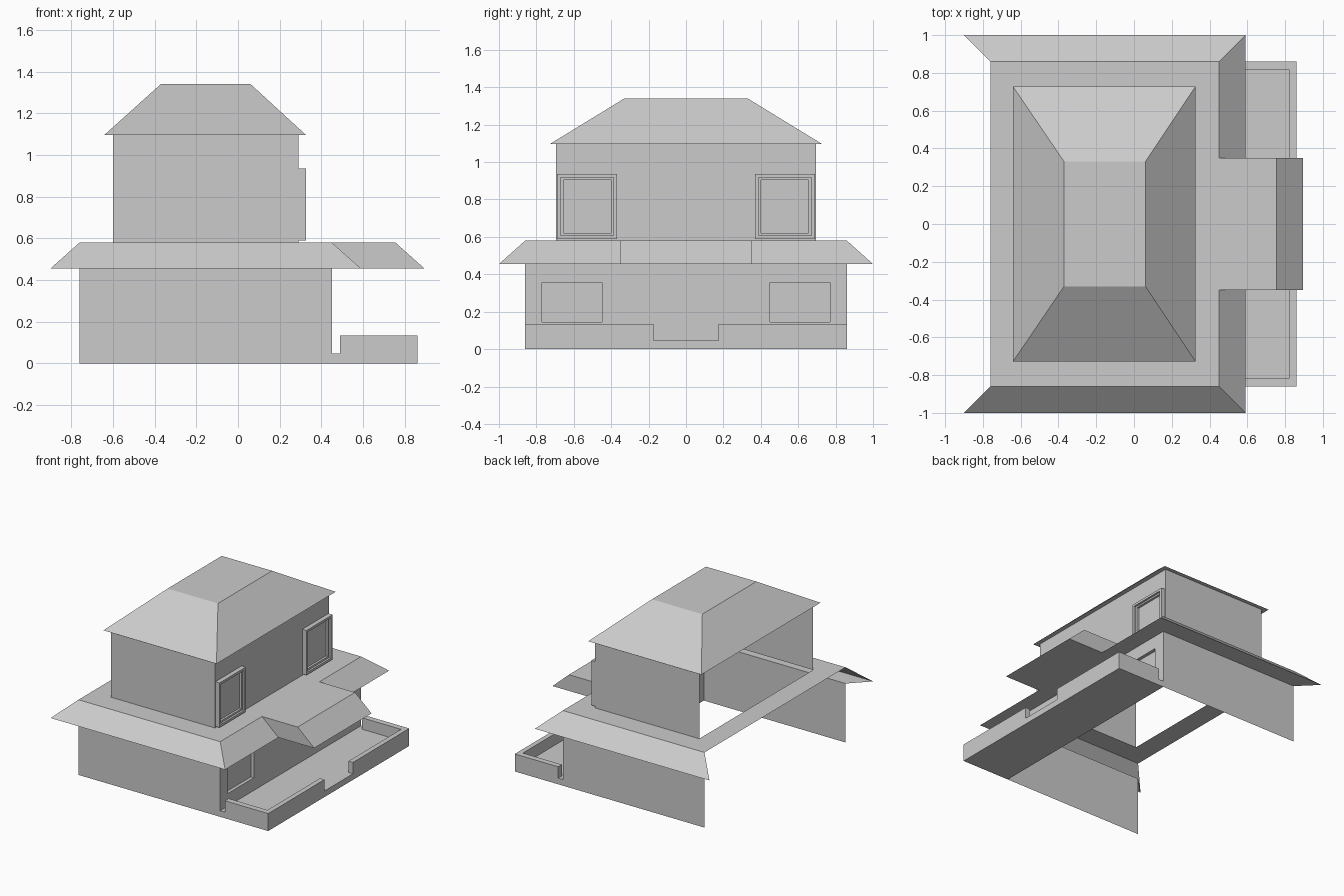
import bpy
from mathutils import Vector

if "Cube" in bpy.data.objects:
    bpy.data.objects.remove(bpy.data.objects["Cube"])

UP, DOWN, FRONT, SIDE = (0, 0, 1), (0, 0, -1), (1, 0, 0), (0, -1, 0)


def sheet(name, faces, mirror=True):
    """Faces are (points, outward hint); every face is repeated across y = 0."""
    verts, index, polys = [], {}, []
    for pts, hint in faces:
        for s in ((1, -1) if mirror else (1,)):
            p = [Vector((x, y * s, z)) for x, y, z in pts]
            h = Vector((hint[0], hint[1] * s, hint[2]))
            if (p[1] - p[0]).cross(p[2] - p[1]).dot(h) < 0:
                p.reverse()
            ids = []
            for v in p:
                key = tuple(round(c, 5) for c in v)
                if key not in index:
                    index[key] = len(verts)
                    verts.append(key)
                ids.append(index[key])
            polys.append(ids)
    me = bpy.data.meshes.new(name)
    me.from_pydata(verts, [], polys)
    ob = bpy.data.objects.new(name, me)
    bpy.context.collection.objects.link(ob)
    return ob


def flat_x(x, y0, y1, z0, z1):
    return ([(x, y0, z0), (x, y1, z0), (x, y1, z1), (x, y0, z1)], FRONT)


def flat_y(y, x0, x1, z0, z1, hint=SIDE):
    return ([(x0, y, z0), (x1, y, z0), (x1, y, z1), (x0, y, z1)], hint)


def flat_z(z, x0, x1, y0, y1, hint=UP):
    return ([(x0, y0, z), (x1, y0, z), (x1, y1, z), (x0, y1, z)], hint)


def rim(x, o, i):
    """Flat border between two (y0, y1, z0, z1) rectangles facing +x."""
    return [flat_x(x, o[0], i[0], o[2], o[3]), flat_x(x, i[1], o[1], o[2], o[3]),
            flat_x(x, i[0], i[1], o[2], i[2]), flat_x(x, i[0], i[1], i[3], o[3])]


def tube(r, x0, x1, sign):
    """Four sides along x of rectangle r; sign +1 faces out, -1 faces in."""
    y0, y1, z0, z1 = r
    return [flat_y(y0, x0, x1, z0, z1, (0, -sign, 0)), flat_y(y1, x0, x1, z0, z1, (0, sign, 0)),
            flat_z(z0, x0, x1, y0, y1, (0, 0, -sign)), flat_z(z1, x0, x1, y0, y1, (0, 0, sign))]


def block(x0, x1, y0, y1, z0, z1):
    """Box without a bottom."""
    back = (flat_x(x0, y0, y1, z0, z1)[0], (-1, 0, 0))
    return [flat_x(x1, y0, y1, z0, z1), back, flat_y(y0, x0, x1, z0, z1),
            flat_y(y1, x0, x1, z0, z1, (0, 1, 0)), flat_z(z1, x0, x1, y0, y1)]


# Lower storey: open at the back, recessed windows in the porch wall
EAVE, DECK = 0.455, 0.58
win = (-0.77, -0.45, 0.145, 0.355)
sheet("lower_walls", [flat_y(-0.86, -0.76, 0.45, 0, EAVE)]
      + rim(0.45, (-0.86, 0, 0, EAVE), win))
sheet("lower_windows", tube(win, 0.425, 0.45, -1) + [flat_x(0.425, *win)])

# Lower roof: flat ring, mitred skirts, porch canopy and soffits
sheet("lower_roof", [
    flat_z(DECK, -0.76, -0.60, -0.86, 0),
    flat_z(DECK, -0.60, 0.29, -0.86, -0.695),
    flat_z(DECK, 0.29, 0.45, -0.86, 0),
    flat_z(DECK, 0.45, 0.755, -0.35, 0),
    ([(-0.76, -0.86, DECK), (0.45, -0.86, DECK), (0.59, -1, EAVE), (-0.90, -1, EAVE)], UP),
    ([(0.45, -0.86, DECK), (0.45, -0.35, DECK), (0.59, -0.35, EAVE), (0.59, -1, EAVE)], UP),
    ([(0.755, -0.35, DECK), (0.755, 0, DECK), (0.895, 0, EAVE), (0.895, -0.35, EAVE)], UP),
    ([(0.45, -0.35, DECK), (0.755, -0.35, DECK), (0.895, -0.35, EAVE), (0.59, -0.35, EAVE)], SIDE),
    ([(-0.76, -0.86, EAVE), (0.45, -0.86, EAVE), (0.59, -1, EAVE), (-0.90, -1, EAVE)], DOWN),
    ([(0.45, -0.86, EAVE), (0.45, -0.35, EAVE), (0.59, -0.35, EAVE), (0.59, -1, EAVE)], DOWN),
    flat_z(EAVE, 0.45, 0.895, -0.35, 0, DOWN),
])

# Upper storey: open at the back
TOP = 1.097
sheet("upper_walls", [flat_y(-0.695, -0.60, 0.29, DECK, TOP),
                      flat_x(0.29, -0.695, 0, DECK, TOP)])

# Upper windows: stepped frames with recessed panes
outer = (-0.69, -0.37, 0.59, 0.935)
mid = (-0.67, -0.388, 0.608, 0.917)
inner = (-0.655, -0.402, 0.622, 0.905)
sheet("upper_windows", tube(outer, 0.29, 0.325, 1) + rim(0.325, outer, mid)
      + tube(mid, 0.31, 0.325, -1) + rim(0.31, mid, inner)
      + tube(inner, 0.293, 0.31, -1) + [flat_x(0.293, *inner)])

# Upper hip roof with a flat top and a narrow soffit
x0, x1, tx0, tx1, yb, yt, zt = -0.64, 0.325, -0.37, 0.06, -0.727, -0.33, 1.34
sheet("upper_roof", [
    flat_z(zt, tx0, tx1, yt, 0),
    ([(x0, yb, TOP), (x1, yb, TOP), (tx1, yt, zt), (tx0, yt, zt)], UP),
    ([(x1, yb, TOP), (x1, 0, TOP), (tx1, 0, zt), (tx1, yt, zt)], UP),
    ([(x0, yb, TOP), (x0, 0, TOP), (tx0, 0, zt), (tx0, yt, zt)], UP),
    flat_z(TOP, x0, x1, yb, -0.695, DOWN),
    flat_z(TOP, 0.29, x1, -0.695, 0, DOWN),
    flat_z(TOP, x0, -0.60, -0.695, 0, DOWN),
])

# Porch slab and low parapet with an entrance gap
FLOOR, RAIL = 0.047, 0.135
sheet("porch_floor", [
    flat_z(FLOOR, 0.45, 0.86, -0.86, 0), flat_z(0, 0.45, 0.86, -0.86, 0, DOWN),
    flat_y(-0.86, 0.45, 0.86, 0, FLOOR), flat_x(0.86, -0.86, 0, 0, FLOOR)])
sheet("porch_parapet", block(0.822, 0.86, -0.86, -0.173, FLOOR, RAIL)
      + block(0.49, 0.822, -0.86, -0.815, FLOOR, RAIL))
